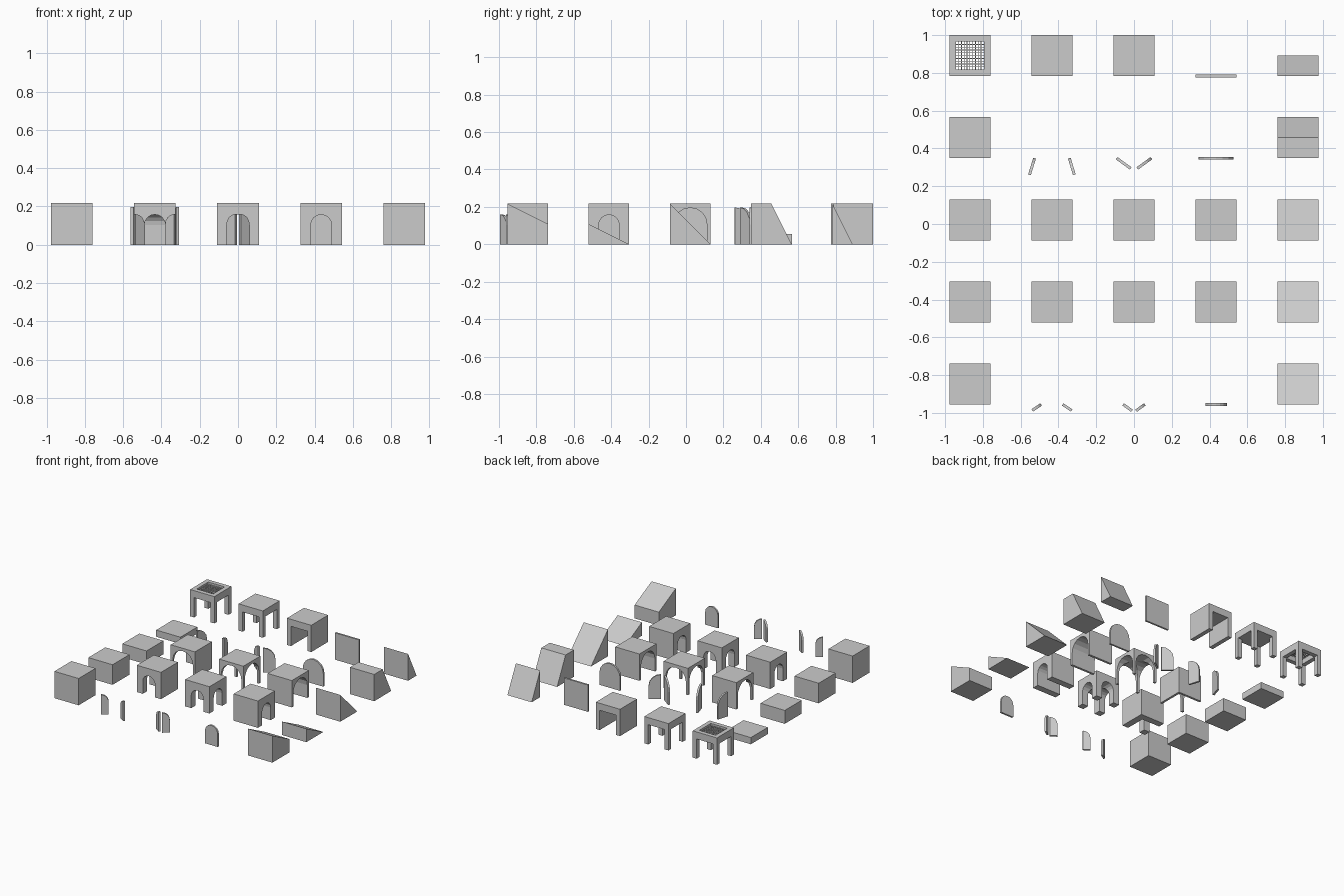
import bpy, bmesh, math
from mathutils import Matrix, Vector

if "Cube" in bpy.data.objects:
    bpy.data.objects.remove(bpy.data.objects["Cube"])

P = 0.4345            # tile pitch
S = P / 2             # tile size
T = S / 2             # half tile
COL = [(i - 2) * P for i in range(5)]            # left to right
ROW = [1 - T - i * P for i in range(5)]          # back to front
BIG, SMALL = (0.09, 0.105), (0.055, 0.103)       # arch radius, springing height
THICK = 0.015


def finish(name, bm, loc=(0, 0, 0)):
    bmesh.ops.recalc_face_normals(bm, faces=bm.faces)
    me = bpy.data.meshes.new(name)
    bm.to_mesh(me)
    bm.free()
    ob = bpy.data.objects.new(name, me)
    ob.location = loc
    bpy.context.collection.objects.link(ob)
    return ob


def add_box(bm, x0, x1, y0, y1, z0, z1):
    m = Matrix.Translation(((x0 + x1) / 2, (y0 + y1) / 2, (z0 + z1) / 2))
    bmesh.ops.create_cube(bm, size=1, matrix=m @ Matrix.Diagonal((x1 - x0, y1 - y0, z1 - z0, 1)))


def boxes(name, items, loc):
    bm = bmesh.new()
    for b in items:
        add_box(bm, *b)
    return finish(name, bm, loc)


def loft(name, rings, loc=(0, 0, 0)):
    """Skin a list of equal closed rings and cap both ends."""
    bm = bmesh.new()
    vs = [[bm.verts.new(p) for p in r] for r in rings]
    n = len(vs[0])
    for a, b in zip(vs, vs[1:]):
        for i in range(n):
            j = (i + 1) % n
            bm.faces.new((a[i], a[j], b[j], b[i]))
    bm.faces.new(vs[0])
    bm.faces.new(vs[-1])
    return finish(name, bm, loc)


def arch(r, spring, base=0.0, half=False):
    n = 4 if half else 8
    pts = [(r * math.cos(math.pi * i / 8), spring + r * math.sin(math.pi * i / 8)) for i in range(n + 1)]
    return [(r, base)] + pts + [(0 if half else -r, base)]


# Solid blocks in four heights
for i, k in enumerate((0.25, 0.5, 0.75, 1.0)):
    boxes(f"block_{i + 1}", [(-T, T, -T, T, 0, S * k)], (COL[0], ROW[i + 1], 0))

# Sloped blocks, side profiles as (y, z)
slopes = [[(-T, 0), (0, 0), (-T, S)],
          [(-T, 0), (T, 0), (0, S), (-T, S)],
          [(-T, 0), (T, 0), (-T, S)],
          [(-T, 0), (T, 0), (-T, T)],
          [(-T, 0), (T, 0), (T, T), (-T, S)]]
for i, prof in enumerate(slopes):
    loft(f"slope_{i + 1}", [[(x, y, z) for y, z in prof] for x in (-T, T)], (COL[4], ROW[i], 0))

# Square-cut passages: grated crossing, plain crossing, straight
H = T - 0.035
LINTEL = 0.16
legs = [(a, a + 0.035, b, b + 0.035, 0, LINTEL) for a in (-T, H) for b in (-T, H)]
frame = [(-T, -H, -T, T, LINTEL, S), (H, T, -T, T, LINTEL, S),
         (-H, H, -T, -H, LINTEL, S), (-H, H, H, T, LINTEL, S)]
boxes("grate_crossing", legs + frame, (COL[0], ROW[0], 0))
bars = []
for i in range(1, 10):
    c = -H + 2 * H * i / 10
    bars += [(c - .002, c + .002, -H, H, 0.198, 0.203), (-H, H, c - .002, c + .002, 0.198, 0.203)]
boxes("grate_bars", bars, (COL[0], ROW[0], 0))
roof = (-T, T, -T, T, LINTEL, S)
boxes("square_crossing", legs + [roof], (COL[1], ROW[0], 0))
boxes("square_passage", [roof, (-T, -H, -T, T, 0, LINTEL), (H, T, -T, T, 0, LINTEL)], (COL[2], ROW[0], 0))
boxes("square_door", [(-T, T, -THICK / 2, THICK / 2, 0, S)], (COL[3], ROW[0] - T, 0))


# Arched passages: swept arch cutters removed from a full block
def arched_block(name, size, loc, kinds):
    block = boxes(name, [(-T, T, -T, T, 0, S)], loc)
    prof = arch(*size, base=-0.05)
    E = T + 0.05
    for kind in kinds:
        if kind == "along_y":
            rings = [[(u, y, z) for u, z in prof] for y in (-E, E)]
        elif kind == "along_x":
            rings = [[(x, u, z) for u, z in prof] for x in (-E, E)]
        else:
            rings = [[(u, -E, z) for u, z in prof], [(u, u, z) for u, z in prof],
                     [(-E, u, z) for u, z in prof]]
        cutter = loft("cutter", rings, loc)
        cutter.hide_render = True
        mod = block.modifiers.new("cut", "BOOLEAN")
        mod.operation, mod.solver, mod.object = "DIFFERENCE", "EXACT", cutter
        bpy.context.view_layer.objects.active = block
        bpy.ops.object.modifier_apply(modifier=mod.name)
        bpy.data.objects.remove(cutter)


for label, size, y in (("large", BIG, ROW[2]), ("small", SMALL, ROW[3])):
    arched_block(f"{label}_arch_corner", size, (COL[1], y, 0), ["corner"])
    arched_block(f"{label}_arch_crossing", size, (COL[2], y, 0), ["along_y", "along_x"])
    arched_block(f"{label}_arch_passage", size, (COL[3], y, 0), ["along_x"])


# Arched doors: wide open pair, ajar pair, closed
def door_pair(name, size, x, y, angle):
    r = size[0]
    for side in (-1, 1):
        rot = Matrix.Rotation(math.radians(angle), 3, "Z")
        rings = []
        for d in (-THICK / 2, THICK / 2):
            ring = []
            for u, z in arch(*size, half=True):
                p = rot @ Vector((u - r, d, z))
                ring.append((side * (p.x + r), p.y, p.z))
            rings.append(ring)
        loft(f"{name}_{'left' if side < 0 else 'right'}", rings, (x, y, 0))


for label, (r, spring), y, wide in (("large", BIG, ROW[1] - T, 107), ("small", SMALL, ROW[4] - T, 146)):
    size = (r + 0.002, spring)
    door_pair(f"{label}_open_door", size, COL[1], y, wide)
    door_pair(f"{label}_ajar_door", size, COL[2], y, 36)
    loft(f"{label}_closed_door", [[(u, d, z) for u, z in arch(*size)] for d in (-THICK / 2, THICK / 2)],
         (COL[3], y, 0))
